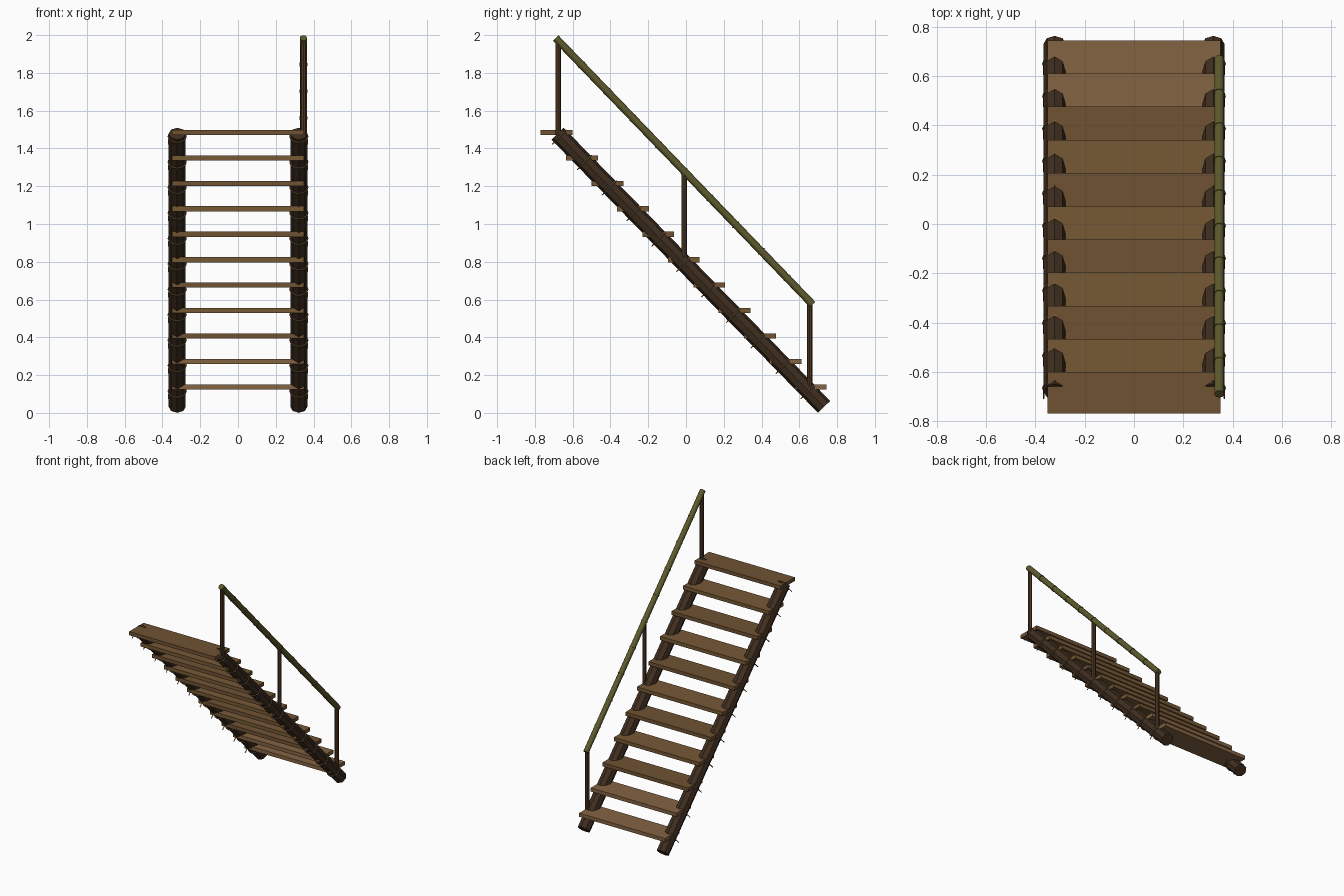
import bpy
import math
from mathutils import Vector

default = bpy.data.objects.get("Cube")
if default:
    bpy.data.objects.remove(default, do_unlink=True)


def make_material(name, rgb):
    mat = bpy.data.materials.new(name)
    mat.use_nodes = True
    color = (*rgb, 1)
    mat.diffuse_color = color
    bsdf = mat.node_tree.nodes["Principled BSDF"]
    bsdf.inputs["Base Color"].default_value = color
    bsdf.inputs["Roughness"].default_value = 0.8
    return mat


LOG = make_material("dark_log", (0.05, 0.027, 0.014))
POST = make_material("post_wood", (0.085, 0.042, 0.02))
BAMBOO = make_material("green_bamboo", (0.11, 0.10, 0.025))
ROPE = make_material("rope", (0.22, 0.14, 0.06))
PLANKS = [make_material("plank_dark", (0.16, 0.085, 0.033)),
          make_material("plank_mid", (0.18, 0.10, 0.036)),
          make_material("plank_light", (0.23, 0.125, 0.055))]


def finish(name, mat, smooth=False):
    obj = bpy.context.object
    obj.name = name
    obj.data.materials.append(mat)
    if smooth:
        bpy.ops.object.shade_smooth_by_angle(angle=math.radians(50))
    return obj


def box(name, center, size, mat):
    bpy.ops.mesh.primitive_cube_add(size=1, location=center)
    bpy.context.object.scale = size
    bpy.ops.object.transform_apply(location=False, rotation=False, scale=True)
    return finish(name, mat)


def rod(name, start, end, radius, sides, mat, smooth=False):
    axis = end - start
    bpy.ops.mesh.primitive_cylinder_add(
        vertices=sides, radius=radius, depth=axis.length,
        location=(start + end) / 2, rotation=axis.to_track_quat('Z', 'Y').to_euler())
    return finish(name, mat, smooth)


STEPS = 11
LOW, HIGH = Vector((0, 0.731, 0.032)), Vector((0, -0.68, 1.478))
SLOPE = (HIGH - LOW).normalized()
NORMAL = Vector((0, SLOPE.z, -SLOPE.y))

# Sloping side logs, with a rope lashing below every tread
for side, x in (("right", -0.322), ("left", 0.322)):
    shift = Vector((x, 0, 0))
    outward = Vector((math.copysign(1, x), 0, 0))
    rod(side + "_side_log", LOW + shift, HIGH + shift, 0.045, 8, LOG)
    for i in range(STEPS):
        z = 0.115 + 0.1348 * i
        center = LOW.lerp(HIGH, (z - LOW.z) / (HIGH.z - LOW.z)) + shift
        bpy.ops.mesh.primitive_torus_add(
            major_radius=0.047, minor_radius=0.004, major_segments=12,
            minor_segments=5, location=center,
            rotation=SLOPE.to_track_quat('Z', 'Y').to_euler())
        finish(f"{side}_lashing_{i + 1}", ROPE, True)
        tail = center + outward * 0.045 - NORMAL * 0.02
        rod(f"{side}_rope_tail_{i + 1}", tail, tail - NORMAL * 0.04, 0.003, 5, ROPE)

# Plank treads
for i in range(STEPS):
    tone = PLANKS[2 if i < 2 else i % 2]
    box(f"tread_{i + 1}", (0, 0.661 - 0.1346 * i, 0.137 + 0.1348 * i),
        (0.70, 0.168, 0.027), tone)

# Handrail on the left side, with raised bamboo joints
RAIL_X = 0.346
rail_low = Vector((RAIL_X, 0.671, 0.573))
rail_high = Vector((RAIL_X, -0.69, 1.985))
rod("handrail", rail_low, rail_high, 0.02, 10, BAMBOO, True)
half = (rail_high - rail_low).normalized() * 0.004
for i in range(1, 10):
    joint = rail_low.lerp(rail_high, i / 10)
    rod(f"handrail_joint_{i}", joint - half, joint + half, 0.0225, 10, BAMBOO, True)

# Upright posts between log and handrail
for name, y in (("lower", 0.655), ("middle", -0.01), ("upper", -0.677)):
    top = rail_low.lerp(rail_high, (rail_low.y - y) / (rail_low.y - rail_high.y)).z
    base = LOW.lerp(HIGH, (LOW.y - y) / (LOW.y - HIGH.y)).z
    rod(name + "_post", Vector((RAIL_X, y, base)), Vector((RAIL_X, y, top)),
        0.0145, 8, POST)
